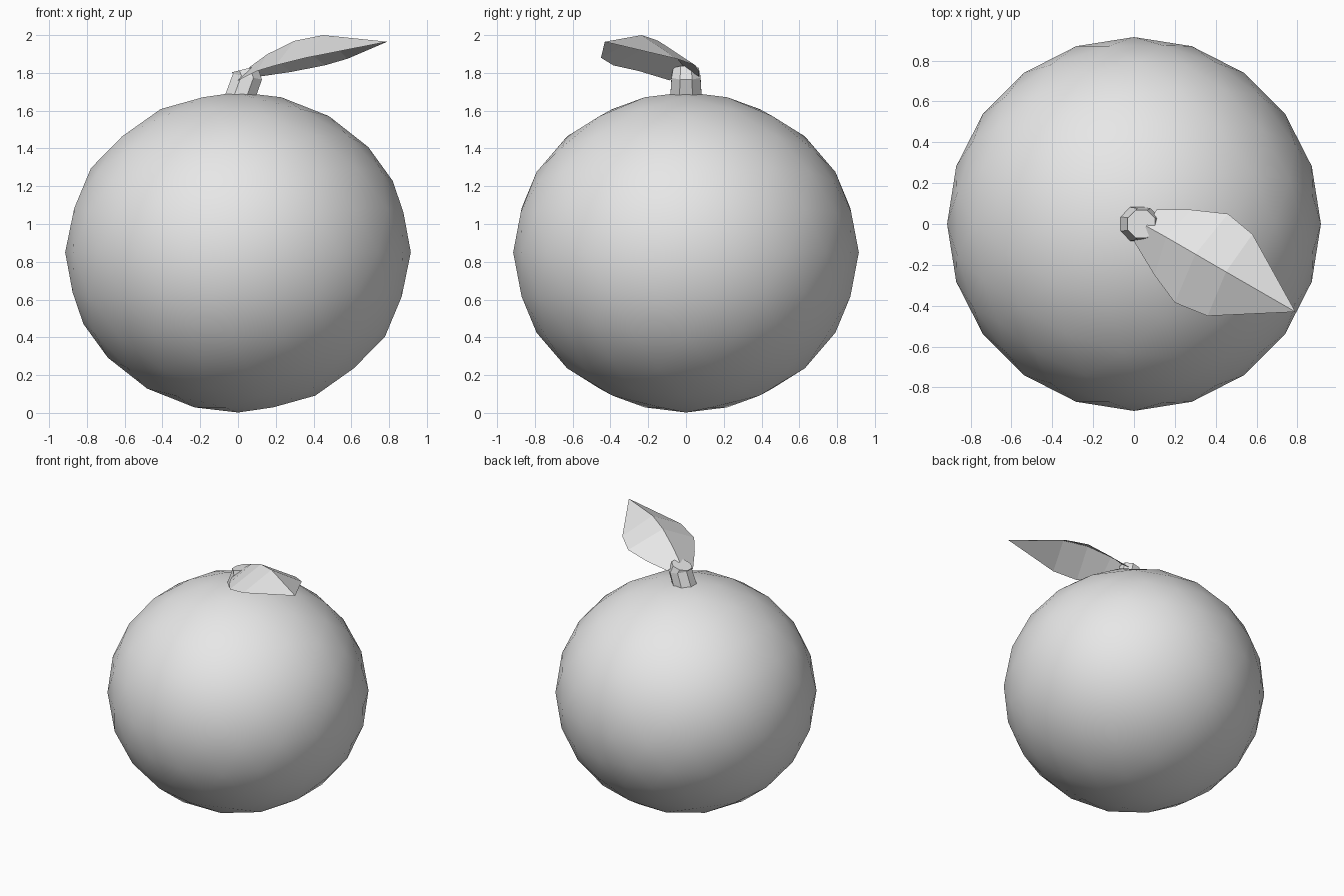
import bpy, bmesh, math
from mathutils import Vector

cube = bpy.data.objects.get("Cube")
if cube:
    bpy.data.objects.remove(cube, do_unlink=True)

# One plain pale grey for every part
grey = bpy.data.materials.new("pale_grey")
grey.use_nodes = True
colour = (0.8, 0.8, 0.8, 1)
grey.diffuse_color = colour
grey.node_tree.nodes["Principled BSDF"].inputs["Base Color"].default_value = colour


def add_object(name, bm, smooth=False):
    mesh = bpy.data.meshes.new(name)
    bm.to_mesh(mesh)
    bm.free()
    mesh.materials.append(grey)
    for face in mesh.polygons:
        face.use_smooth = smooth
    obj = bpy.data.objects.new(name, mesh)
    bpy.context.collection.objects.link(obj)
    return obj


def bridge(bm, lower, upper, closed):
    count = len(lower)
    for i in range(count if closed else count - 1):
        j = (i + 1) % count
        bm.faces.new((lower[i], lower[j], upper[j], upper[i]))


# Fruit: slightly squashed ball
bm = bmesh.new()
bmesh.ops.create_icosphere(bm, subdivisions=3, radius=1)
bmesh.ops.scale(bm, vec=(0.915, 0.915, 0.848), verts=bm.verts)
bmesh.ops.translate(bm, vec=(0, 0, 0.85), verts=bm.verts)
add_object("fruit_body", bm, smooth=True)

# Stem: leaning eight-sided stub; rings are centre x, centre z, radius, slope
bm = bmesh.new()
rings = []
for cx, cz, radius, slope in ((0.01, 1.67, 0.09, 0),
                              (0.05, 1.78, 0.083, -0.2),
                              (0.035, 1.82, 0.073, 0.25)):
    ring = []
    for i in range(8):
        angle = math.tau * (i + 0.5) / 8
        dx, dy = radius * math.cos(angle), radius * math.sin(angle)
        ring.append(bm.verts.new((cx + dx, dy, cz + slope * dx)))
    rings.append(ring)
for lower, upper in zip(rings, rings[1:]):
    bridge(bm, lower, upper, True)
bm.faces.new(rings[-1])
bm.faces.new(rings[0][::-1])
add_object("stem", bm)

# Leaf: folded sheet, two edges sloping down from a raised middle rib
front_edge = ((0, -0.085, 1.76), (0.1, -0.25, 1.81),
              (0.2, -0.385, 1.84), (0.36, -0.45, 1.88))
rib = ((0.06, -0.01, 1.83), (0.157, -0.064, 1.9),
       (0.3, -0.147, 1.97), (0.45, -0.234, 2.0))
back_edge = ((0.11, 0.07, 1.78), (0.28, 0.07, 1.805),
             (0.46, 0.05, 1.84), (0.58, -0.05, 1.875))
bm = bmesh.new()
lines = [[bm.verts.new(Vector(p)) for p in line]
         for line in (front_edge, rib, back_edge)]
tip = bm.verts.new((0.79, -0.43, 1.965))
for a, b in zip(lines, lines[1:]):
    bridge(bm, a, b, False)
    bm.faces.new((a[-1], tip, b[-1]))
add_object("leaf", bm)
